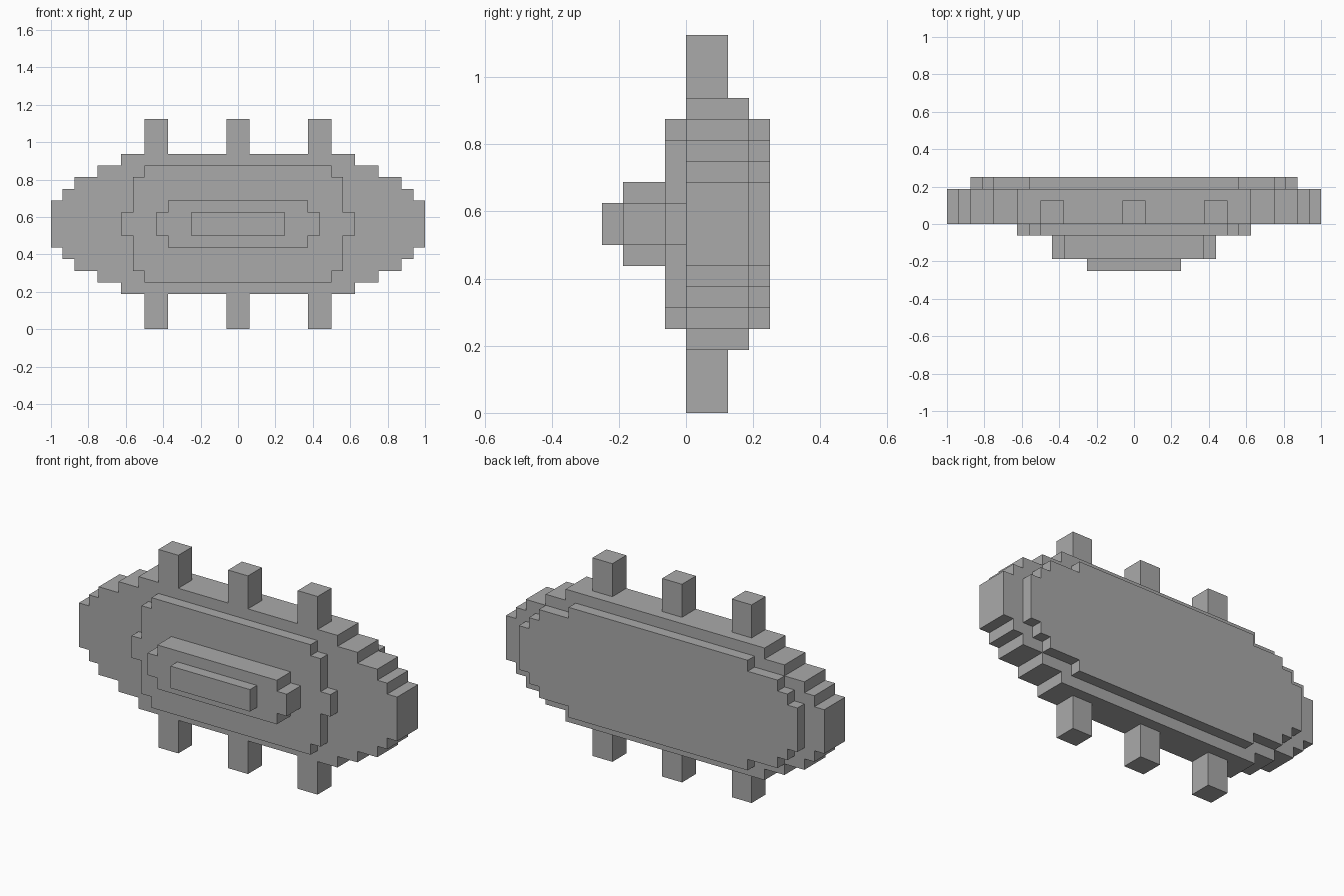
import bpy
import bmesh

cube = bpy.data.objects.get("Cube")
if cube:
    bpy.data.objects.remove(cube, do_unlink=True)

U = 1 / 16      # one block
MID = 9         # centre height in blocks

grey = bpy.data.materials.new("plain grey")
grey.use_nodes = True
colour = (0.4, 0.4, 0.4, 1)
grey.diffuse_color = colour
grey.node_tree.nodes["Principled BSDF"].inputs["Base Color"].default_value = colour


def stepped_plate(name, steps, y0, y1, x=0, z=MID):
    """Extrude a symmetric stepped outline; steps are (half width, half height), widest first."""
    quarter = []
    low = 0
    for w, h in steps:
        if low:
            quarter.append((w, low))
        quarter.append((w, h))
        low = h
    outline = quarter + [(-a, b) for a, b in reversed(quarter)]
    outline += [(-a, -b) for a, b in quarter] + [(a, -b) for a, b in reversed(quarter)]

    bm = bmesh.new()
    face = bm.faces.new([bm.verts.new(((x + a) * U, y0 * U, (z + b) * U)) for a, b in outline])
    result = bmesh.ops.extrude_face_region(bm, geom=[face])
    moved = [v for v in result["geom"] if isinstance(v, bmesh.types.BMVert)]
    bmesh.ops.translate(bm, verts=moved, vec=(0, (y1 - y0) * U, 0))
    bmesh.ops.recalc_face_normals(bm, faces=bm.faces)
    mesh = bpy.data.meshes.new(name)
    bm.to_mesh(mesh)
    bm.free()
    mesh.materials.append(grey)
    obj = bpy.data.objects.new(name, mesh)
    bpy.context.collection.objects.link(obj)


# Layers from back to front
stepped_plate("back_plate", [(14, 2), (13, 3), (12, 4), (9, 5)], 3, 4)
stepped_plate("main_body", [(16, 2), (15, 3), (14, 4), (12, 5), (10, 6)], 0, 3)
stepped_plate("front_plate", [(10, 1), (9, 4), (8, 5)], -1, 0)
stepped_plate("raised_block", [(7, 1), (6, 2)], -3, -1)
stepped_plate("centre_bar", [(4, 1)], -4, -3)

# Three pegs above and three below
for side, x in (("right", -7), ("middle", 0), ("left", 7)):
    for level, z in (("lower", 1.5), ("upper", 16.5)):
        stepped_plate(f"{level}_{side}_peg", [(1, 1.5)], 0, 2, x, z)
